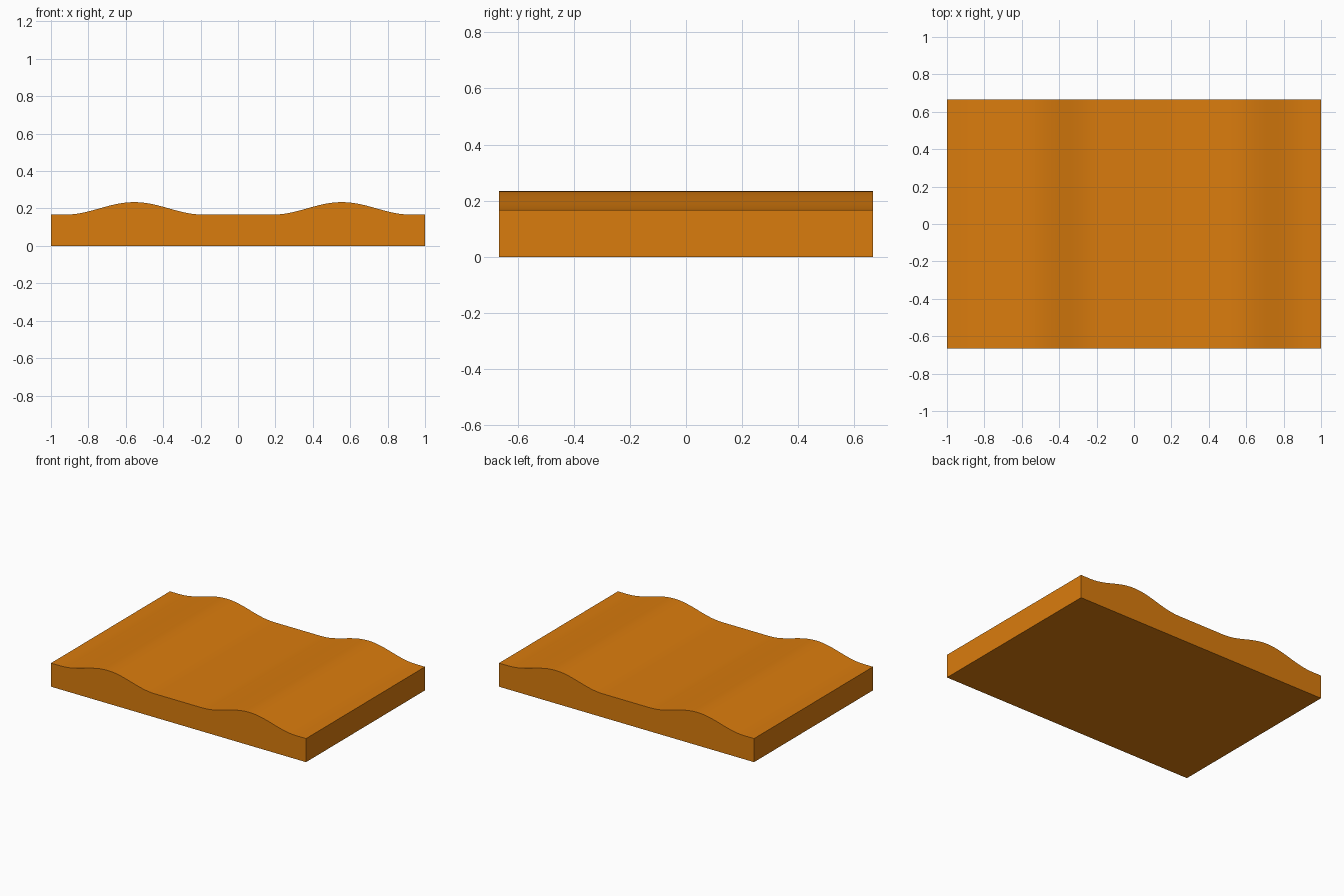
import bpy, bmesh, math
from math import radians

if "Cube" in bpy.data.objects:
    bpy.data.objects.remove(bpy.data.objects["Cube"])

HALF_X, HALF_Y = 1.0, 0.666
BASE_Z, RISE = 0.167, 0.067
BUMP_X, BUMP_HALF, STEPS = 0.555, 0.37, 24


def bump(centre):
    """Points of one smooth rounded ridge, left to right."""
    pts = []
    for i in range(STEPS + 1):
        t = -1 + 2 * i / STEPS
        pts.append((centre + t * BUMP_HALF,
                    BASE_Z + RISE * 0.5 * (1 + math.cos(math.pi * t))))
    return pts


# Front profile: flat bottom, top with two ridges
profile = [(HALF_X, 0), (-HALF_X, 0), (-HALF_X, BASE_Z)]
profile += bump(-BUMP_X) + bump(BUMP_X) + [(HALF_X, BASE_Z)]

# Extrude the profile from front to back
bm = bmesh.new()
face = bm.faces.new([bm.verts.new((x, -HALF_Y, z)) for x, z in profile])
ext = bmesh.ops.extrude_face_region(bm, geom=[face])
bmesh.ops.translate(bm, vec=(0, 2 * HALF_Y, 0),
                    verts=[g for g in ext["geom"] if isinstance(g, bmesh.types.BMVert)])
bmesh.ops.recalc_face_normals(bm, faces=bm.faces)
mesh = bpy.data.meshes.new("wavy_slab")
bm.to_mesh(mesh)
bm.free()

slab = bpy.data.objects.new("wavy_slab", mesh)
bpy.context.collection.objects.link(slab)

# Orange finish
orange = bpy.data.materials.new("orange")
orange.diffuse_color = (0.70, 0.20, 0.004, 1)
orange.use_nodes = True
orange.node_tree.nodes["Principled BSDF"].inputs["Base Color"].default_value = orange.diffuse_color
mesh.materials.append(orange)

# Smooth ridges, sharp outer edges
bpy.context.view_layer.objects.active = slab
slab.select_set(True)
bpy.ops.object.shade_smooth_by_angle(angle=radians(30))
